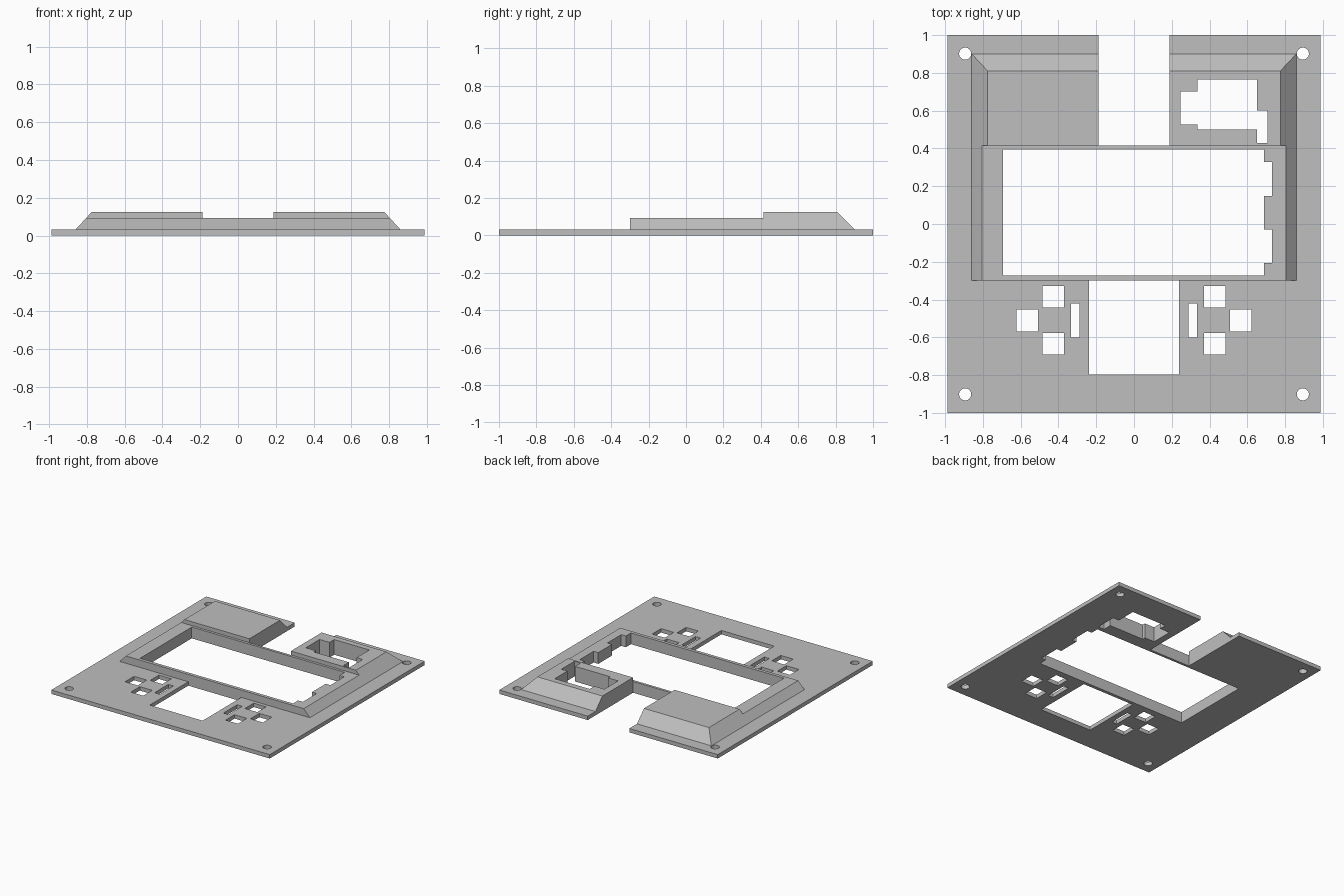
import bpy
import bmesh
from math import cos, sin, tau

cube = bpy.data.objects.get("Cube")
if cube:
    bpy.data.objects.remove(cube, do_unlink=True)

PLATE_TOP, RIM_TOP, HOUSING_TOP = 0.032, 0.092, 0.124

grey = bpy.data.materials.new("matte_grey")
grey.use_nodes = True
grey.diffuse_color = (0.52, 0.52, 0.52, 1)
grey.node_tree.nodes["Principled BSDF"].inputs["Base Color"].default_value = grey.diffuse_color


def rect(x0, x1, y0, y1):
    return [(x0, y0), (x1, y0), (x1, y1), (x0, y1)]


def add_prism(bm, outline, z0, z1):
    """Extrude a flat outline from z0 up to z1."""
    face = bm.faces.new([bm.verts.new((x, y, z0)) for x, y in outline])
    top = bmesh.ops.extrude_face_region(bm, geom=[face])["geom"]
    bmesh.ops.translate(bm, vec=(0, 0, z1 - z0),
                        verts=[v for v in top if isinstance(v, bmesh.types.BMVert)])


def make_object(name, bm):
    bmesh.ops.recalc_face_normals(bm, faces=bm.faces)
    mesh = bpy.data.meshes.new(name)
    bm.to_mesh(mesh)
    bm.free()
    mesh.materials.append(grey)
    obj = bpy.data.objects.new(name, mesh)
    bpy.context.collection.objects.link(obj)
    return obj


def combine(target, other, operation):
    """Apply a boolean and discard the helper."""
    other.hide_render = True
    mod = target.modifiers.new("combine", "BOOLEAN")
    mod.operation, mod.object, mod.solver = operation, other, "EXACT"
    bpy.context.view_layer.objects.active = target
    bpy.ops.object.modifier_apply(modifier=mod.name)
    bpy.data.objects.remove(other, do_unlink=True)


# Base plate
bm = bmesh.new()
add_prism(bm, rect(-0.987, 0.987, -1, 1), 0, PLATE_TOP)
faceplate = make_object("faceplate", bm)

# Raised housing: sloped sides and back, upright front
bm = bmesh.new()
for half, back, z in ((0.86, 0.901, 0.01), (0.86, 0.901, PLATE_TOP),
                      (0.775, 0.811, HOUSING_TOP)):
    for x, y in rect(-half, half, -0.3, back):
        bm.verts.new((x, y, z))
bmesh.ops.convex_hull(bm, input=bm.verts)
bmesh.ops.dissolve_limit(bm, angle_limit=0.01, verts=bm.verts, edges=bm.edges)
housing = make_object("raised_housing", bm)

# Step the front of the housing down to the screen rim
bm = bmesh.new()
add_prism(bm, rect(-1.2, 1.2, -0.5, 0.415), RIM_TOP, 0.3)
combine(housing, make_object("rim_step_cutter", bm), "DIFFERENCE")
combine(faceplate, housing, "UNION")

# Openings through the full thickness
screen_window = [
    (-0.694, -0.273), (0.689, -0.273), (0.689, -0.207), (0.731, -0.207),
    (0.731, -0.028), (0.689, -0.028), (0.689, 0.149), (0.731, 0.149),
    (0.731, 0.328), (0.689, 0.328), (0.689, 0.394), (-0.694, 0.394)]
stepped_opening = [
    (0.245, 0.526), (0.335, 0.526), (0.335, 0.5), (0.652, 0.5),
    (0.652, 0.428), (0.707, 0.428), (0.707, 0.6), (0.652, 0.6),
    (0.652, 0.764), (0.335, 0.764), (0.335, 0.703), (0.245, 0.703)]
openings = [screen_window, stepped_opening,
            rect(-0.188, 0.188, 0.415, 1.1),      # rear slot
            rect(-0.239, 0.239, -0.798, -0.3)]    # lower window

for side in (-1, 1):
    # Button holes and narrow slot
    for x, y, w, h in ((0.428, -0.386, 0.112, 0.114), (0.566, -0.51, 0.114, 0.116),
                       (0.428, -0.634, 0.112, 0.116), (0.311, -0.511, 0.046, 0.178)):
        x *= side
        openings.append(rect(x - w / 2, x + w / 2, y - h / 2, y + h / 2))
    # Corner screw holes
    for y in (-0.902, 0.902):
        openings.append([(side * 0.894 + 0.032 * cos(tau * i / 32),
                          y + 0.032 * sin(tau * i / 32)) for i in range(32)])

bm = bmesh.new()
for outline in openings:
    add_prism(bm, outline, -0.1, 0.3)
combine(faceplate, make_object("opening_cutter", bm), "DIFFERENCE")
